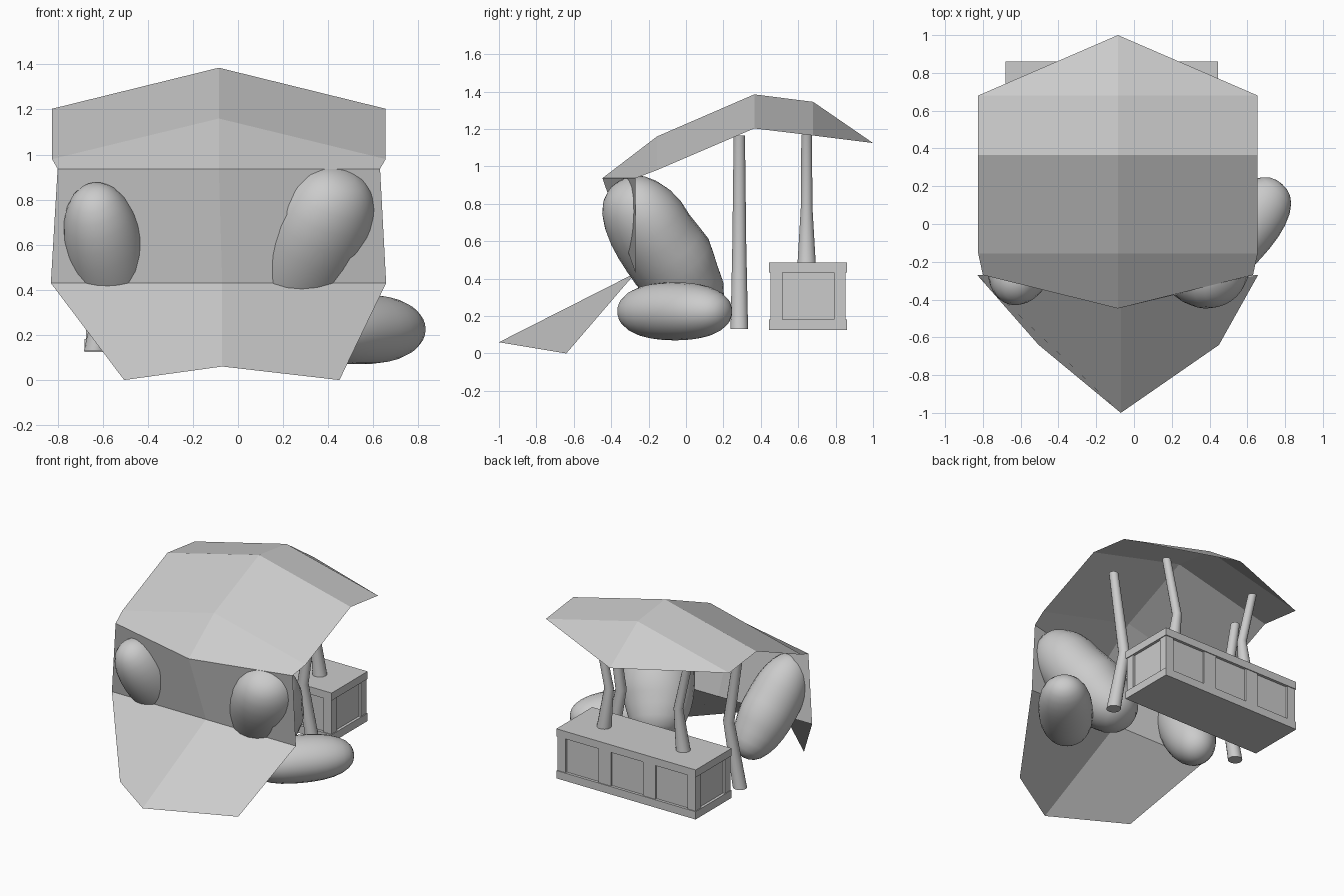
import bpy, bmesh, math
from mathutils import Vector, Matrix

if "Cube" in bpy.data.objects:
    bpy.data.objects.remove(bpy.data.objects["Cube"])


def new_object(name, bm):
    mesh = bpy.data.meshes.new(name)
    bmesh.ops.recalc_face_normals(bm, faces=bm.faces)
    bm.to_mesh(mesh)
    bm.free()
    ob = bpy.data.objects.new(name, mesh)
    bpy.context.collection.objects.link(ob)
    return ob


def smooth(ob, angle=40):
    bpy.ops.object.select_all(action='DESELECT')
    ob.select_set(True)
    bpy.context.view_layer.objects.active = ob
    bpy.ops.object.shade_smooth_by_angle(angle=math.radians(angle))


# Folded canopy sheet: (left x, ridge x, right x, side y, side z, ridge y, ridge z)
rows = [
    (-.825, -.085, .655, .68, 1.165, .68, 1.345),
    (-.825, -.085, .655, .365, 1.203, .365, 1.385),
    (-.825, -.085, .655, -.155, .98, -.155, 1.16),
    (-.80, -.085, .63, -.27, .937, -.447, .937),
    (-.83, -.07, .657, -.27, .43, -.27, .43),
    (-.505, -.07, .45, -.64, 0, -1.0, .06),
]
bm = bmesh.new()
grid = [[bm.verts.new(p) for p in ((l, sy, sz), (c, ry, rz), (r, sy, sz))]
        for l, c, r, sy, sz, ry, rz in rows]
for a, b in zip(grid, grid[1:]):
    for i in range(2):
        bm.faces.new((a[i], a[i + 1], b[i + 1], b[i]))
tip = bm.verts.new((-.085, 1.0, 1.125))
for i in range(2):
    bm.faces.new((grid[0][i + 1], grid[0][i], tip))
new_object("canopy_sheet", bm)


# Chest with slabs, corner posts and recessed panels
def add_box(bm, x0, x1, y0, y1, z0, z1):
    m = Matrix.Translation(((x0 + x1) / 2, (y0 + y1) / 2, (z0 + z1) / 2)) \
        @ Matrix.Diagonal((x1 - x0, y1 - y0, z1 - z0, 1))
    bmesh.ops.create_cube(bm, size=1, matrix=m)


X0, X1, Y0, Y1 = -.68, .445, .445, .86
bm = bmesh.new()
add_box(bm, X0, X1, Y0, Y1, .125, .182)
add_box(bm, X0, X1, Y0, Y1, .432, .487)
new_object("chest_slabs", bm)

bm = bmesh.new()
add_box(bm, X0 + .02, X1 - .02, Y0 + .02, Y1 - .02, .18, .435)
new_object("chest_panels", bm)

bm = bmesh.new()
g = .006
for xa, xb in ((X0 + g, X0 + .07), (X1 - .07, X1 - g)):
    for ya, yb in ((Y0 + g, Y0 + .07), (Y1 - .07, Y1 - g)):
        add_box(bm, xa, xb, ya, yb, .18, .435)
for cx in (-.30, .06):
    for ya, yb in ((Y0 + g, Y0 + .04), (Y1 - .04, Y1 - g)):
        add_box(bm, cx - .05, cx + .05, ya, yb, .18, .435)
new_object("chest_posts", bm)


# Bent tapering poles
def pole(name, stations, y, sides=14):
    bm = bmesh.new()
    rings = [[bm.verts.new((x + r * math.cos(2 * math.pi * i / sides),
                            y + r * math.sin(2 * math.pi * i / sides), z))
              for i in range(sides)] for x, z, r in stations]
    for a, b in zip(rings, rings[1:]):
        for i in range(sides):
            j = (i + 1) % sides
            bm.faces.new((a[i], a[j], b[j], b[i]))
    bm.faces.new(rings[0])
    bm.faces.new(rings[-1])
    smooth(new_object(name, bm))


MID = -.11
for side, s in (("left", -1), ("right", 1)):
    pole("front_pole_" + side, [(MID + s * .525, .13, .048),
                                (MID + s * .435, .59, .038),
                                (MID + s * .525, 1.165, .031)], .285)
    pole("back_pole_" + side, [(MID + s * .32, .48, .05),
                               (MID + s * .28, .78, .032),
                               (MID + s * .37, 1.17, .029)], .645)


# Plump sacks: rounded ellipsoids with shallow dents across the rear side
def sack(name, centre, axis, length, radius, dent, k):
    axis = Vector(axis).normalized()
    rot = axis.to_track_quat('Z', 'Y').to_matrix()
    bm = bmesh.new()
    bmesh.ops.create_uvsphere(bm, u_segments=24, v_segments=16, radius=1)
    for v in bm.verts:
        n = v.co.copy()
        n /= (math.hypot(n.x, n.y) ** k + abs(n.z) ** k) ** (1 / k)
        p = rot @ Vector((n.x * radius[0], n.y * radius[1], n.z * length))
        back = max(0, (rot @ v.co).y) * (1 - v.co.z ** 4)
        p *= 1 - dent * back * (1 + math.sin(v.co.z * 9))
        v.co = Vector(centre) + p
    smooth(new_object(name, bm), 60)


sack("sack_right", (.315, -.12, .56), (.36, -.52, .78), .445, (.25, .225), .04, 2.5)
sack("sack_left", (-.58, -.15, .54), (-.17, -.54, .76), .385, (.18, .19), .03, 2.3)
sack("sack_low", (.54, -.06, .225), (.67, .74, 0), .365, (.18, .155), 0, 2.4)
